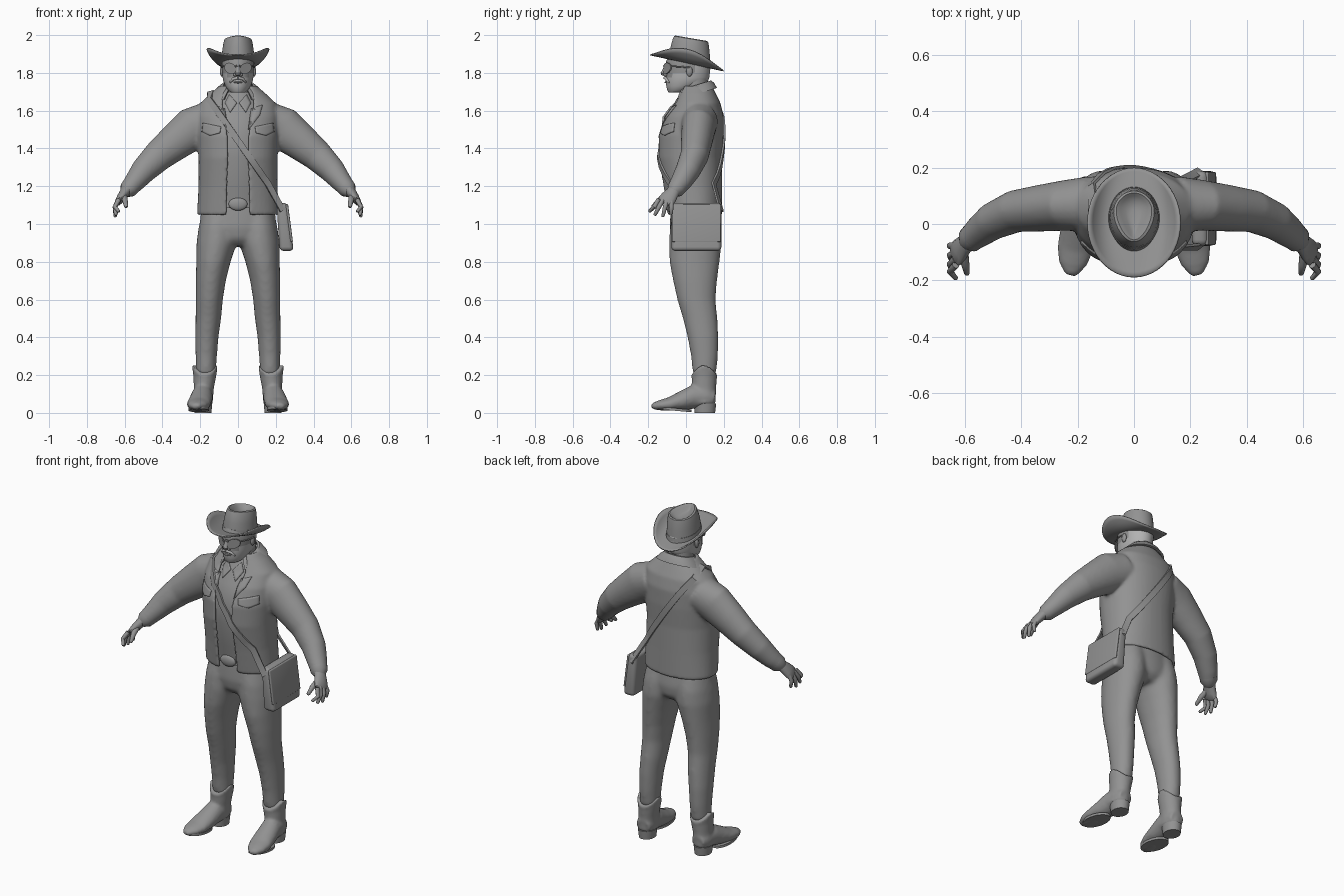
import bpy, bmesh, math
from mathutils import Vector
from mathutils.bvhtree import BVHTree

old = bpy.data.objects.get("Cube")
if old:
    bpy.data.objects.remove(old, do_unlink=True)


def material(name, value):
    m = bpy.data.materials.new(name)
    m.use_nodes = True
    m.diffuse_color = (value, value, value, 1)
    m.node_tree.nodes["Principled BSDF"].inputs["Base Color"].default_value = (value, value, value, 1)
    return m


GREY = material("plain grey", 0.29)
PALE = material("pale hair grey", 0.45)


def make(name, bm, mats=(GREY,), remesh=0, soften=6):
    bmesh.ops.recalc_face_normals(bm, faces=bm.faces)
    me = bpy.data.meshes.new(name)
    bm.to_mesh(me)
    bm.free()
    ob = bpy.data.objects.new(name, me)
    bpy.context.collection.objects.link(ob)
    for m in mats:
        me.materials.append(m)
    if remesh:
        r = ob.modifiers.new("blend", 'REMESH')
        r.mode, r.voxel_size, r.use_smooth_shade = 'VOXEL', remesh, True
        s = ob.modifiers.new("soften", 'SMOOTH')
        s.factor, s.iterations = 0.5, soften
    return ob


def loft(bm, rings, caps=True):
    rows = [[bm.verts.new(p) for p in r] for r in rings]
    n = len(rows[0])
    for a, b in zip(rows, rows[1:]):
        for i in range(n):
            bm.faces.new((a[i], a[(i + 1) % n], b[(i + 1) % n], b[i]))
    if caps:
        bm.faces.new(rows[0])
        bm.faces.new(rows[-1])


def ring(x, y, z, rx, ry, n=32, tilt=0):
    pts = []
    for i in range(n):
        a = 2 * math.pi * i / n
        py = y + ry * math.sin(a)
        pts.append(Vector((x + rx * math.cos(a), py, z + tilt * py)))
    return pts


def open_ring(z, cy, rx, ry, gap, thick=0.018, tilt=0, n=40):
    """C-shaped section, open at the front."""
    def arc(t):
        out = []
        for i in range(n + 1):
            a = gap + (2 * math.pi - 2 * gap) * i / n
            s, c = math.sin(a), math.cos(a)
            y = cy - (ry - t) * math.copysign(abs(c) ** 0.9, c)
            out.append(Vector(((rx - t) * math.copysign(abs(s) ** 0.9, s), y, z + tilt * (y - cy))))
        return out
    return arc(0) + arc(thick)[::-1]


def tube(bm, pts, ref=(0, 1, 0), n=16):
    """Round limb along points of (x, y, z, radius[, second radius])."""
    ps = [Vector(p[:3]) for p in pts]
    rings = []
    for i, p in enumerate(ps):
        t = (ps[min(i + 1, len(ps) - 1)] - ps[max(i - 1, 0)]).normalized()
        u = t.cross(Vector(ref)).normalized()
        v = u.cross(t)
        ru, rv = pts[i][3], pts[i][-1]
        for push, k in ([(0, 1), (0.6, 0.6)] if i == len(ps) - 1 else [(0, 1)]):
            rings.append([p + t * push * min(ru, rv) + u * ru * k * math.cos(2 * math.pi * j / n)
                          + v * rv * k * math.sin(2 * math.pi * j / n) for j in range(n)])
    loft(bm, rings)


def ball(bm, c, r):
    new = bmesh.ops.create_uvsphere(bm, u_segments=20, v_segments=12, radius=1)["verts"]
    for v in new:
        v.co = Vector((c[i] + v.co[i] * r[i] for i in range(3)))


def box(name, c, size, tilt, taper, bevel):
    bm = bmesh.new()
    bmesh.ops.create_cube(bm, size=1)
    for v in bm.verts:
        k = 1 - taper * v.co.z
        v.co = Vector((c[0] + v.co.x * size[0] * k, c[1] + v.co.y * size[1], c[2] + v.co.z * size[2]))
        v.co.x -= tilt * (v.co.z - c[2])
    bmesh.ops.bevel(bm, geom=bm.edges[:], offset=bevel, segments=4, affect='EDGES', profile=0.5)
    return make(name, bm)


# Trousers
bm = bmesh.new()
loft(bm, [ring(0, y, z, rx, ry) for z, y, rx, ry in (
    (0.885, 0.05, 0.08, 0.09), (0.92, 0.05, 0.165, 0.125), (0.98, 0.048, 0.203, 0.135),
    (1.05, 0.045, 0.199, 0.128), (1.12, 0.045, 0.182, 0.122))])
for s in (1, -1):
    loft(bm, [ring(s * x, y, z, rx, ry) for x, y, z, rx, ry in (
        (0.1, 0.048, 1.07, 0.09, 0.115), (0.108, 0.05, 0.98, 0.101, 0.136), (0.113, 0.05, 0.9, 0.107, 0.14),
        (0.13, 0.045, 0.8, 0.091, 0.133), (0.144, 0.048, 0.7, 0.08, 0.117), (0.152, 0.055, 0.6, 0.072, 0.102),
        (0.157, 0.075, 0.5, 0.068, 0.092), (0.165, 0.09, 0.4, 0.062, 0.082), (0.168, 0.098, 0.3, 0.057, 0.072),
        (0.17, 0.098, 0.2, 0.052, 0.062))])
make("trousers", bm, remesh=0.011, soften=14)

# Boots with soles and heels
for s, side in ((1, "left"), (-1, "right")):
    bm = bmesh.new()
    shaft = [ring(s * x, y, z, rx, ry) for x, y, z, rx, ry in (
        (0.188, 0.09, 0.05, 0.054, 0.067), (0.181, 0.095, 0.13, 0.053, 0.064),
        (0.176, 0.097, 0.19, 0.06, 0.067), (0.175, 0.097, 0.228, 0.069, 0.071))]
    for i, p in enumerate(shaft[-1]):
        p.z += 0.03 * math.cos(4 * math.pi * i / 32)
    loft(bm, shaft)
    tube(bm, [(s * x, y, z, r, h) for x, y, z, r, h in (
        (0.183, 0.15, 0.075, 0.042, 0.042), (0.185, 0.11, 0.085, 0.055, 0.062), (0.191, 0.04, 0.085, 0.058, 0.063),
        (0.2, -0.03, 0.061, 0.063, 0.05), (0.209, -0.09, 0.046, 0.064, 0.036),
        (0.217, -0.14, 0.04, 0.051, 0.027), (0.222, -0.172, 0.036, 0.029, 0.018))], ref=(0, 0, 1))
    make(side + "_boot", bm, remesh=0.008)
    bm = bmesh.new()
    loft(bm, [ring(s * 0.208, -0.072, z, 0.055, 0.1, tilt=-0.09) for z in (0.006, 0.02)])
    loft(bm, [ring(s * 0.186, 0.1, z, r, r * 1.2) for z, r in ((0, 0.045), (0.05, 0.05))])
    make(side + "_boot_sole", bm)

# Shirt, belt and buckle
bm = bmesh.new()
loft(bm, [ring(0, y, z, rx, ry) for z, y, rx, ry in (
    (1.09, 0.04, 0.182, 0.13), (1.2, 0.028, 0.18, 0.138), (1.35, 0.014, 0.18, 0.15), (1.47, 0.018, 0.185, 0.152),
    (1.57, 0.034, 0.175, 0.136), (1.64, 0.046, 0.13, 0.102), (1.7, 0.05, 0.08, 0.08))])
shirt = make("shirt", bm)
bm = bmesh.new()
loft(bm, [ring(0, 0.041, z, 0.189, 0.136) for z in (1.085, 1.125)])
make("belt", bm)
bm = bmesh.new()
ball(bm, (0, -0.095, 1.105), (0.05, 0.016, 0.034))
make("buckle", bm)

# Open jacket with sleeves
bm = bmesh.new()
loft(bm, [open_ring(*r) for r in (
    (1.045, 0.045, 0.217, 0.147, 0.25), (1.2, 0.033, 0.209, 0.158, 0.25), (1.35, 0.02, 0.209, 0.171, 0.23),
    (1.47, 0.024, 0.216, 0.175, 0.23), (1.57, 0.042, 0.216, 0.157, 0.3), (1.64, 0.058, 0.2, 0.125, 0.4),
    (1.69, 0.058, 0.147, 0.1, 0.5), (1.735, 0.055, 0.095, 0.08, 0.6))])
for s in (1, -1):
    tube(bm, [(s * x, y, z, ru, rv) for x, y, z, ru, rv in (
        (0.15, 0.07, 1.545, 0.105, 0.1), (0.24, 0.066, 1.505, 0.114, 0.09), (0.33, 0.056, 1.435, 0.098, 0.083),
        (0.42, 0.045, 1.362, 0.083, 0.075), (0.5, 0.01, 1.283, 0.069, 0.066), (0.55, -0.028, 1.22, 0.055, 0.056),
        (0.575, -0.05, 1.19, 0.048, 0.048))], n=24)
jacket = make("jacket", bm, remesh=0.009)

# Jacket collar
bm = bmesh.new()
loft(bm, [open_ring(z, 0.05, rx, ry, 0.55, 0.012, 0.3) for z, rx, ry in (
    (1.686, 0.138, 0.114), (1.715, 0.112, 0.1), (1.735, 0.088, 0.084))])
make("jacket_collar", bm)

# Draped details, laid on the cloth
bpy.context.view_layer.update()
deps = bpy.context.evaluated_depsgraph_get()
trees = [BVHTree.FromObject(o, deps) for o in (jacket, shirt)]


def surface_y(x, z, face=-1):
    hits = [t.ray_cast(Vector((x, face, z)), Vector((0, -face, 0)))[0] for t in trees]
    ys = [h.y for h in hits if h]
    return (min(ys) if face < 0 else max(ys)) if ys else 0.05 + face * 0.1


def drape(name, pts):
    bm = bmesh.new()
    bm.faces.new([bm.verts.new((x, 0, z)) for x, z in pts])
    bmesh.ops.triangulate(bm, faces=bm.faces[:])
    bmesh.ops.subdivide_edges(bm, edges=bm.edges[:], cuts=4, use_grid_fill=True)
    for v in bm.verts:
        v.co.y = surface_y(v.co.x, v.co.z) - 0.002
    ob = make(name, bm)
    m = ob.modifiers.new("thickness", 'SOLIDIFY')
    m.thickness, m.offset = 0.006, 0


for s, side in ((1, "left"), (-1, "right")):
    drape(side + "_pocket_flap", [(s * x, z) for x, z in (
        (0.09, 1.515), (0.185, 1.535), (0.19, 1.488), (0.148, 1.468), (0.095, 1.482))])
    drape(side + "_lapel", [(s * x, z) for x, z in (
        (0.056, 1.5), (0.07, 1.61), (0.13, 1.63), (0.115, 1.575))])
    drape(side + "_shirt_collar", [(s * x, z) for x, z in (
        (0.006, 1.64), (0.045, 1.685), (0.068, 1.64), (0.042, 1.59))])

# Shoulder bag and strap
box("bag", (0.245, 0.055, 0.985), (0.066, 0.265, 0.255), 0.1, 0.25, 0.022)
box("bag_flap", (0.271, 0.055, 1.005), (0.014, 0.26, 0.2), 0.13, 0, 0.006)
xs = [-0.15 + 0.31 * i / 9 for i in range(10)]
front, back = ([Vector((x, surface_y(x, z, f) + f * 0.006, z)) for x, z in
                ((x, 1.655 - 1.43 * (x + 0.15)) for x in xs)] for f in (-1, 1))
path = [Vector((0.237, -0.08, 1.07))] + front[::-1] + [Vector((-0.145, 0.05, 1.7))] + back \
    + [Vector((0.237, 0.187, 1.07))]
rings = []
for i, p in enumerate(path):
    t = (path[min(i + 1, len(path) - 1)] - path[max(i - 1, 0)]).normalized()
    out = Vector((p.x * 0.4, p.y - 0.05, 0)) if i != 11 else Vector((-0.3, 0, 1))
    w = t.cross(out).normalized()
    nrm = w.cross(t)
    rings.append([p + w * a * 0.017 + nrm * b * 0.005 for a, b in ((1, 1), (-1, 1), (-1, -1), (1, -1))])
bm = bmesh.new()
loft(bm, rings)
make("bag_strap", bm)

# Cuffs and hands
for s, side in ((1, "left"), (-1, "right")):
    bm = bmesh.new()
    tube(bm, [(s * 0.565, -0.041, 1.202, 0.05), (s * 0.582, -0.056, 1.182, 0.047)], n=20)
    make(side + "_cuff", bm)
    bm = bmesh.new()
    tube(bm, [(s * x, y, z, a, b) for x, y, z, a, b in (
        (0.575, -0.05, 1.195, 0.03, 0.036), (0.6, -0.072, 1.165, 0.027, 0.036),
        (0.618, -0.092, 1.14, 0.024, 0.044), (0.633, -0.108, 1.118, 0.018, 0.046))])
    for y0, tip in ((-0.145, (0.632, -0.192, 1.068)), (-0.122, (0.647, -0.164, 1.05)),
                    (-0.1, (0.65, -0.122, 1.042)), (-0.077, (0.645, -0.078, 1.055))):
        knuckle = (0.652, (y0 + tip[1]) / 2, 1.09)
        tube(bm, [(s * 0.632, y0, 1.128, 0.013), (s * knuckle[0], *knuckle[1:], 0.012),
                  (s * tip[0], *tip[1:], 0.009)], n=10)
    tube(bm, [(s * 0.605, -0.095, 1.15, 0.018), (s * 0.598, -0.142, 1.125, 0.015),
              (s * 0.592, -0.175, 1.092, 0.01)], ref=(1, 0, 0), n=10)
    make(side + "_hand", bm)

# Head with beard and hair coloured by region
bm = bmesh.new()
loft(bm, [ring(0, y, z, rx, ry, 40) for z, y, rx, ry in (
    (1.695, -0.05, 0.035, 0.04), (1.705, -0.04, 0.05, 0.058), (1.73, -0.012, 0.067, 0.092),
    (1.755, 0.004, 0.077, 0.112), (1.775, 0.008, 0.081, 0.115), (1.8, 0.01, 0.083, 0.116),
    (1.83, 0.012, 0.085, 0.118), (1.86, 0.012, 0.085, 0.118), (1.9, 0.014, 0.076, 0.1))])
for f in bm.faces:
    c = f.calc_center_median()
    f.material_index = int(c.y > 0.04 or c.z < 1.775 or (c.z < 1.8 and abs(c.x) > 0.055))
make("head", bm, (GREY, PALE))
bm = bmesh.new()
loft(bm, [ring(0, y, z, r, r) for z, y, r in ((1.62, 0.05, 0.078), (1.69, 0.048, 0.072), (1.78, 0.045, 0.07))])
make("neck", bm)
bm = bmesh.new()
tube(bm, [(0, -0.104, 1.84, 0.01), (0, -0.112, 1.815, 0.012), (0, -0.119, 1.795, 0.016)], ref=(1, 0, 0))
for s in (1, -1):
    ball(bm, (s * 0.014, -0.108, 1.79), (0.011, 0.012, 0.009))
    ball(bm, (s * 0.086, 0.018, 1.808), (0.01, 0.017, 0.027))
make("nose_and_ears", bm)
bm = bmesh.new()
for s in (1, -1):
    tube(bm, [(0, -0.112, 1.774, 0.008), (s * 0.025, -0.105, 1.768, 0.008), (s * 0.042, -0.092, 1.75, 0.005)],
         ref=(0, 0, 1), n=10)
make("moustache", bm, (PALE,))
bm = bmesh.new()
ball(bm, (0, -0.105, 1.75), (0.024, 0.009, 0.005))
make("lips", bm)

# Sunglasses
bm = bmesh.new()
for s in (1, -1):
    lens = [(s * (0.041 + 0.031 * math.cos(a) + 0.006 * math.sin(a)), 1.824 + 0.03 * math.sin(a))
            for a in (2 * math.pi * i / 24 for i in range(24))]
    loft(bm, [[Vector((x, -0.121 + 7.5 * x * x + d, z)) for x, z in lens] for d in (0, 0.006)])
    tube(bm, [(s * 0.068, -0.082, 1.835, 0.004), (s * 0.087, -0.03, 1.833, 0.004), (s * 0.09, 0.02, 1.828, 0.004)],
         ref=(0, 0, 1), n=8)
tube(bm, [(-0.018, -0.119, 1.836, 0.003), (0.018, -0.119, 1.836, 0.003)], n=8)
make("sunglasses", bm)

# Hat crown, pinched at the front with a teardrop dent
bm = bmesh.new()
crown = []
for z, y, rx, ry, pinch in (
        (1.855, 0.02, 0.089, 0.11, 0), (1.92, 0.022, 0.085, 0.104, 0.05), (1.965, 0.025, 0.081, 0.096, 0.15),
        (1.984, 0.027, 0.077, 0.09, 0.25), (1.988, 0.027, 0.069, 0.083, 0.35), (1.978, 0.026, 0.056, 0.074, 0.65),
        (1.962, 0.024, 0.036, 0.058, 0.7), (1.957, 0.022, 0.015, 0.032, 0.7)):
    row = ring(0, y, z, rx, ry, 40, -0.17)
    for p in row:
        p.x *= 1 - pinch * min(1, max(0, (0.07 - p.y) / 0.13))
    crown.append(row)
loft(bm, crown)
make("hat_crown", bm)

# Hat band and curled brim
bm = bmesh.new()
loft(bm, [ring(0, 0.021, z, rx, rx + 0.02, 40, -0.17) for z, rx in ((1.862, 0.0905), (1.882, 0.089))])
make("hat_band", bm)
bm = bmesh.new()
rows = []
for i in range(7):
    k = i / 6
    row = ring(0, 0.02 - 0.015 * k, 1.855, 0.078 + 0.085 * k, 0.1 + 0.094 * k, 48)
    for p in row:
        p.z += -0.218 * p.y + 0.072 * (abs(p.x) / 0.163) ** 2.5 * k
    rows.append(row)
loft(bm, rows, caps=False)
brim = make("hat_brim", bm)
m = brim.modifiers.new("thickness", 'SOLIDIFY')
m.thickness, m.offset = 0.007, 0

# Smooth shading with crisp edges
bpy.ops.object.select_all(action='DESELECT')
for ob in bpy.context.scene.objects:
    if ob.type == 'MESH':
        ob.select_set(True)
        bpy.context.view_layer.objects.active = ob
bpy.ops.object.shade_smooth_by_angle(angle=math.radians(40))
